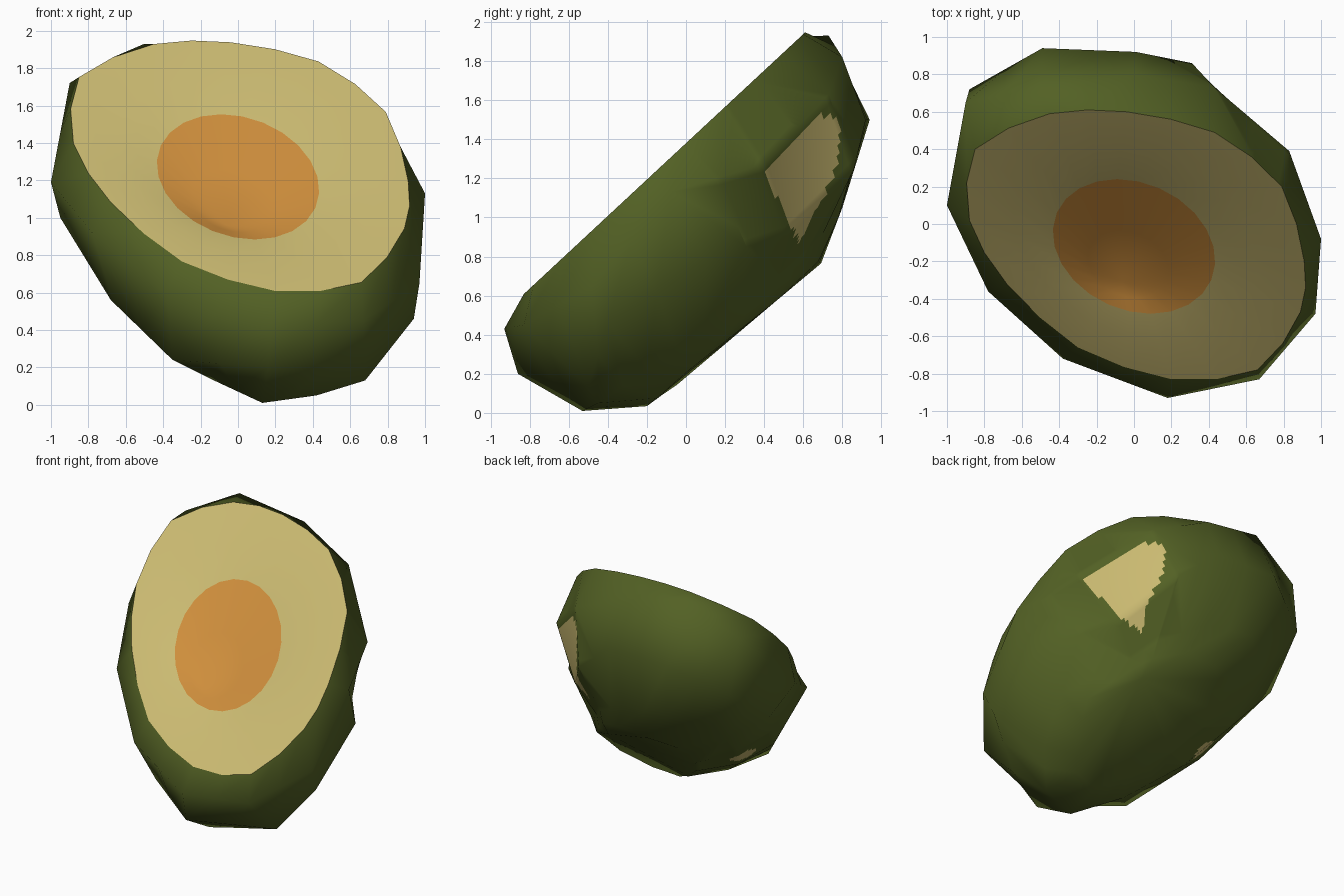
import bpy, bmesh, math
from mathutils import Vector

if "Cube" in bpy.data.objects:
    bpy.data.objects.remove(bpy.data.objects["Cube"])


def material(name, rgb):
    m = bpy.data.materials.new(name)
    m.diffuse_color = (*rgb, 1)
    m.use_nodes = True
    m.node_tree.nodes["Principled BSDF"].inputs["Base Color"].default_value = m.diffuse_color
    return m


GREEN = material("skin_green", (0.086, 0.119, 0.018))
CREAM = material("flesh_cream", (0.59, 0.488, 0.165))
ORANGE = material("seed_orange", (0.617, 0.270, 0.045))


def bridge(bm, a, b, down=False):
    """Join two loops with quads; down=True winds for the outside of a bowl."""
    n = len(a)
    for i in range(n):
        j = (i + 1) % n
        f = (a[i], a[j], b[j], b[i])
        bm.faces.new(f[::-1] if down else f)


def fan(bm, a, centre, down=False):
    c = bm.verts.new(centre)
    n = len(a)
    for i in range(n):
        f = (a[i], a[(i + 1) % n], c)
        bm.faces.new(f[::-1] if down else f)


def loop(bm, pts):
    return [bm.verts.new(p) for p in pts]


def doubled(pts, round_off=0.0):
    """Add a midpoint on every side, pushed outwards by round_off."""
    pts = [Vector(p) for p in pts]
    n = len(pts)
    out = []
    for i in range(n):
        p, q = pts[i], pts[(i + 1) % n]
        outer = pts[i - 1] + pts[(i + 2) % n]
        out += [p, (p + q) * (.5 + round_off) - outer * round_off]
    return out


def finish(bm, name, mats, angle):
    me = bpy.data.meshes.new(name)
    bm.to_mesh(me)
    bm.free()
    ob = bpy.data.objects.new(name, me)
    bpy.context.collection.objects.link(ob)
    for m in mats:
        me.materials.append(m)
    bpy.ops.object.select_all(action='DESELECT')
    ob.select_set(True)
    bpy.context.view_layer.objects.active = ob
    bpy.ops.object.shade_smooth_by_angle(angle=math.radians(angle))
    return ob


# Cut outline (x, y) on the sloping cut plane, counter-clockwise from +x
OUTLINE = [(.91, -.2), (.79, .2), (.43, .49), (-.04, .6), (-.45, .59), (-.85, .4),
           (-.88, .02), (-.68, -.32), (-.3, -.66), (.2, -.83), (.66, -.78), (.89, -.47)]
rim = doubled([(x, y, 1.38 + .93 * y) for x, y in OUTLINE], .05)

# Rings of the bowl, from the widest to the underside
WIDE = [(1, -.08, 1.13), (.83, .39, 1.27), (.43, .73, 1.63), (0, .8, 1.82),
        (-.5, .73, 1.93), (-.9, .65, 1.72), (-1, .1, 1.19), (-.78, -.36, .92),
        (-.38, -.72, .6), (.18, -.93, .43), (.67, -.83, .45), (.97, -.48, .65)]
SIDE = [(.93, .1, .78), (.58, .52, .92), (.31, .86, 1.25), (.01, .92, 1.5),
        (-.49, .94, 1.5), (-.88, .72, 1.3), (-.95, .35, 1.0), (-.68, -.1, .56),
        (-.35, -.5, .24), (.16, -.86, .2), (.68, -.5, .13), (.94, -.4, .46)]
UNDER = [(.74, .1, .47), (.43, .47, .7), (.3, .62, .83), (0, .78, 1), (-.4, .8, 1.05),
         (-.65, .6, .95), (-.65, .3, .65), (-.45, 0, .38), (-.15, -.3, .14),
         (.13, -.53, .01), (.42, -.45, .05), (.65, -.2, .22)]
CENTRE = Vector((.33, .47, .58))
base = []
for p in doubled(UNDER):
    drop = .14 * (p - CENTRE).length
    base.append(p.lerp(CENTRE, .33) - Vector((0, 0, drop)))

# Skin: faceted bowl
bm = bmesh.new()
rings = [loop(bm, r) for r in (rim, doubled(WIDE), doubled(SIDE), doubled(UNDER), base)]
for a, b in zip(rings, rings[1:]):
    bridge(bm, a, b, True)
fan(bm, rings[-1], CENTRE, True)

# Bare flesh patches: refine the skin there and colour by position
SPOT = Vector((-.57, .1, .49))
NOTCH = Vector((.6, .55, 1.2))
edges = set()
for f in bm.faces:
    c = f.calc_center_median()
    if (c - NOTCH).length < .42 or (c - SPOT).length < .27:
        edges.update(f.edges)
bmesh.ops.subdivide_edges(bm, edges=list(edges), cuts=9, use_grid_fill=True)
for f in bm.faces:
    x, y, z = f.calc_center_median()
    small = f.calc_area() < .003
    notch = (x > .38 and z > .88 and abs(y - .58) < .5 * (z - .87)
             and z < min(1.52, 1.25 + .95 * (y - .4)))
    spot = (Vector((x, y, z)) - SPOT).length < .1
    f.material_index = 1 if small and (notch or spot) else 0
finish(bm, "skin", [GREEN, CREAM], 75)

# Seed outline, sunk a little below the cut plane
N = 24
seed = []
for i in range(N):
    a = 2 * math.pi * i / N
    y = -.12 + .36 * math.sin(a)
    seed.append(Vector((.425 * math.cos(a) - .09 * math.sin(a), y, 1.33 + .93 * y)))

# Flesh: cut surface between the rim and the seed
mid = [r.lerp(s, .55) + Vector((0, 0, .015)) for r, s in zip(rim, seed)]
bm = bmesh.new()
rings = [loop(bm, r) for r in (rim, mid, seed)]
for a, b in zip(rings, rings[1:]):
    bridge(bm, a, b)
finish(bm, "flesh", [CREAM], 60)

# Seed: shallow hollow in the middle
HOLLOW = Vector((-.06, -.31, .96))
bm = bmesh.new()
rings = [loop(bm, r) for r in (seed, [p.lerp(HOLLOW, .5) for p in seed])]
bridge(bm, *rings)
fan(bm, rings[1], HOLLOW)
finish(bm, "seed", [ORANGE], 60)
